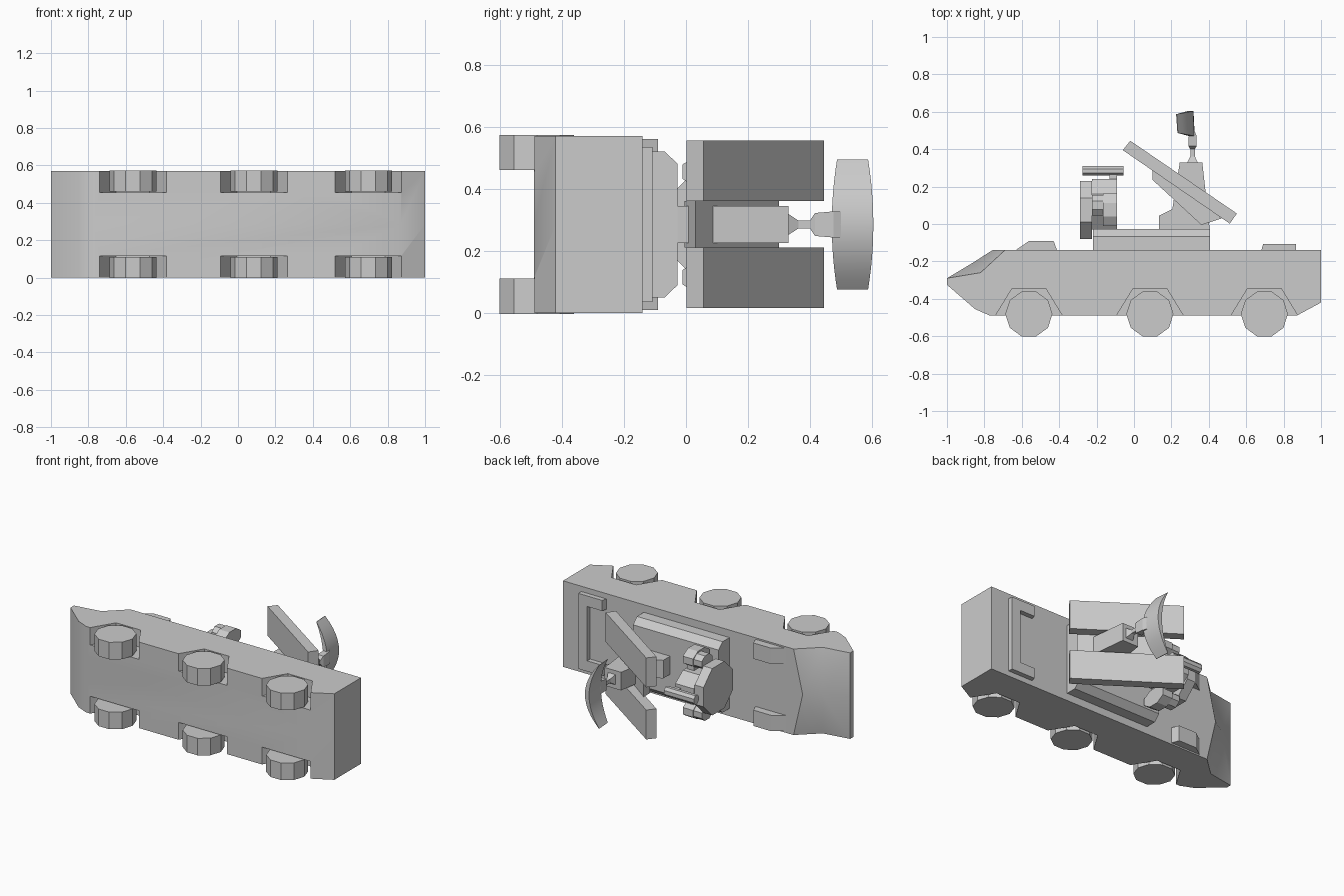
import bpy, bmesh
from math import cos, sin, pi, radians

if "Cube" in bpy.data.objects:
    bpy.data.objects.remove(bpy.data.objects["Cube"])

MID = 0.285  # centre plane of the vehicle, which lies on its side

grey = bpy.data.materials.new("plain_grey")
grey.use_nodes = True
grey.diffuse_color = (0.6, 0.6, 0.6, 1)
grey.node_tree.nodes["Principled BSDF"].inputs["Base Color"].default_value = (0.6, 0.6, 0.6, 1)


def loft(name, rings, smooth=False):
    """Skin a list of equal-length rings and cap both ends."""
    bm = bmesh.new()
    rows = [[bm.verts.new(p) for p in ring] for ring in rings]
    n = len(rows[0])
    for a, b in zip(rows, rows[1:]):
        for i in range(n):
            j = (i + 1) % n
            bm.faces.new((a[i], a[j], b[j], b[i]))
    bm.faces.new(rows[0])
    bm.faces.new(rows[-1])
    bmesh.ops.recalc_face_normals(bm, faces=bm.faces)
    bmesh.ops.triangulate(bm, faces=[f for f in bm.faces if len(f.verts) == 4 and smooth is None])
    mesh = bpy.data.meshes.new(name)
    bm.to_mesh(mesh)
    bm.free()
    mesh.materials.append(grey)
    obj = bpy.data.objects.new(name, mesh)
    bpy.context.collection.objects.link(obj)
    if smooth:
        soften(obj)
    return obj


def soften(obj):
    bpy.ops.object.select_all(action="DESELECT")
    obj.select_set(True)
    bpy.context.view_layer.objects.active = obj
    bpy.ops.object.shade_smooth_by_angle(angle=radians(30))


def prism(name, outline, z0, z1):
    """Extrude a side outline across the width."""
    return loft(name, [[(x, y, z) for x, y in outline] for z in (z0, z1)])


def pair(name, outline, z0, z1):
    """A prism on each side of the centre plane."""
    return [prism("left_" + name, outline, z0, z1),
            prism("right_" + name, outline, 2 * MID - z0, 2 * MID - z1)]


def box(x0, x1, y0, y1):
    return [(x0, y0), (x1, y0), (x1, y1), (x0, y1)]


def drum(name, x0, x1, y, z, ry, rz, sides=8):
    """Faceted drum along the length of the vehicle."""
    angles = [2 * pi * (i + 0.5) / sides for i in range(sides)]
    k = cos(pi / sides)
    return loft(name, [[(x, y + ry * cos(a) / k, z + rz * sin(a) / k) for a in angles]
                       for x in (x0, x1)])


# Hull: the centre section has a forward ridge between two recessed corners
under = [(1, -0.14), (1, -0.42), (0.87, -0.49), (-0.77, -0.49), (-0.85, -0.455), (-1, -0.325)]
side = under + [(-1, -0.29), (-0.82, -0.26), (-0.69, -0.14)]
ridge = under + [(-1, -0.29), (-0.86, -0.206), (-0.757, -0.14)]
hull = loft("hull", [[(x, y, z) for x, y in section]
                     for section, z in ((side, 0), (ridge, MID), (side, 2 * MID))], None)

# Wheel wells and wheels
for place, wheel_x in (("front", -0.562), ("middle", 0.085), ("rear", 0.697)):
    well = [(wheel_x - 0.24, -0.6), (wheel_x - 0.18, -0.492), (wheel_x - 0.09, -0.345),
            (wheel_x + 0.09, -0.345), (wheel_x + 0.18, -0.492), (wheel_x + 0.24, -0.6)]
    for cutter in pair(place + "_well_cutter", well, 0.455, 0.65):
        cutter.hide_render = True
        cut = hull.modifiers.new("well", "BOOLEAN")
        cut.object = cutter
        cut.solver = "EXACT"
        bpy.context.view_layer.objects.active = hull
        bpy.ops.object.modifier_apply(modifier=cut.name)
        bpy.data.objects.remove(cutter)
    rim = [(wheel_x + 0.126 * cos(pi * i / 5), -0.481 + 0.126 * sin(pi * i / 5)) for i in range(10)]
    pair(place + "_wheel", rim, 0.46, 0.573)
soften(hull)

# Front hatch housings and the rear roof frame
pair("hatch_housing", [(-0.64, -0.145), (-0.56, -0.09), (-0.43, -0.09), (-0.41, -0.145)], 0.455, 0.56)
prism("rear_frame_bar", box(0.8, 0.865, -0.145, -0.108), 0.035, 0.535)
pair("rear_frame_arm", [(0.68, -0.145), (0.69, -0.108), (0.81, -0.108), (0.81, -0.145)], 0.465, 0.535)

# Turret deck with chamfered upper edges
deck = [(-0.145, 0.235), (-0.068, 0.235), (-0.027, 0.195), (-0.027, -0.195), (-0.068, -0.235), (-0.145, -0.235)]
loft("turret_deck", [[(x, y, MID + z) for y, z in deck] for x in (-0.22, 0.407)])

# Pedestal, cradle and the two tilted launcher boxes
prism("pedestal", [(0.135, -0.03), (0.135, 0.045), (0.205, 0.08), (0.245, 0.33),
                   (0.365, 0.33), (0.405, -0.03)], 0.225, 0.345)
prism("launcher_cradle", [(0.10, 0.3), (0.10, 0.235), (0.36, -0.005), (0.47, 0.03)], 0.21, 0.36)
pair("launcher", [(-0.06, 0.395), (-0.02, 0.445), (0.55, 0.056), (0.512, 0.002)], 0.36, 0.555)

# Antenna mast
steps = [(0.325, 0.03, 0.037), (0.362, 0.012, 0.013), (0.4, 0.012, 0.013),
         (0.416, 0.022, 0.037), (0.475, 0.02, 0.042), (0.5, 0.01, 0.042)]
loft("antenna_mast", [[(0.313 + sx * w, y, MID + sz * d) for sx, sz in ((1, 1), (-1, 1), (-1, -1), (1, -1))]
                      for y, w, d in steps])

# Curved antenna dish, a crescent across the width
rings = []
for i in range(13):
    t = i / 6 - 1
    back, face, half = 0.325 - 0.09 * t * t, 0.295 - 0.063 * t * t, 0.067 - 0.017 * t * t
    z = MID + 0.21 * t
    tilt = 0.007
    rings.append([(back, 0.537 - half, z), (back - tilt, 0.537 + half, z),
                  (face - tilt, 0.537 + half, z), (face, 0.537 - half, z)])
loft("antenna_dish", rings, True)

# Sensor head: disc, body, side pods and sight tube
drum("sensor_disc", -0.29, -0.225, 0.075, MID, 0.155, 0.155)
drum("sensor_body", -0.225, -0.09, 0.105, MID, 0.135, 0.1)
for label, pod_z in (("left", 0.455), ("right", 0.115)):
    drum(label + "_pod", -0.165, -0.09, 0.075, pod_z, 0.087, 0.055)
    drum(label + "_pod_nose", -0.225, -0.165, 0.1, pod_z, 0.055, 0.045)
pair("pod_arm", box(-0.15, -0.1, 0.04, 0.13), 0.36, 0.42)
prism("sight_post", box(-0.13, -0.09, 0.22, 0.27), 0.265, 0.305)
drum("sight_tube", -0.275, -0.055, 0.284, MID, 0.025, 0.03)
